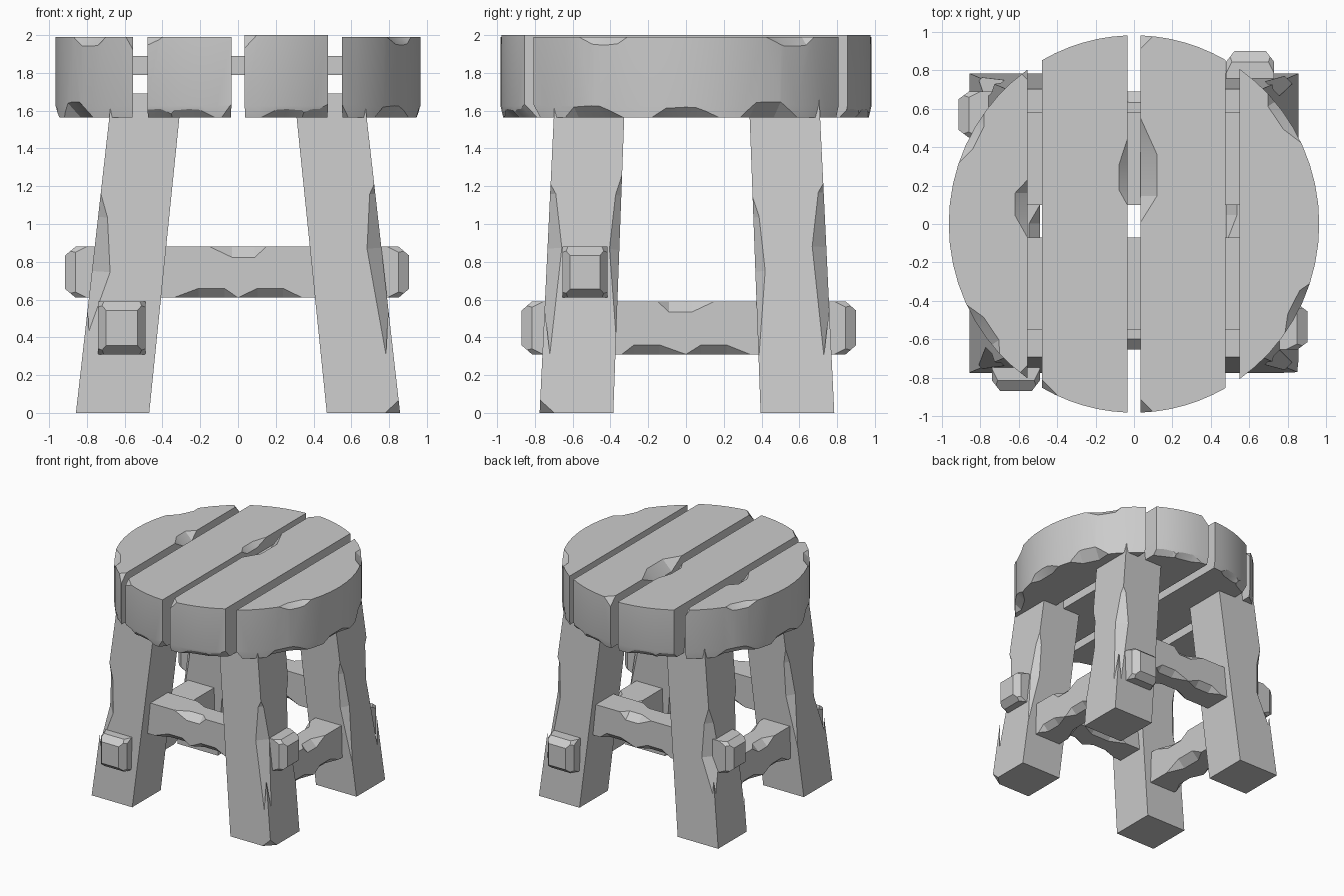
import bpy, bmesh, random
from math import sin, cos, acos, pi, radians, sqrt
from mathutils import Vector, Matrix

if "Cube" in bpy.data.objects:
    bpy.data.objects.remove(bpy.data.objects["Cube"])

random.seed(4)
RX, RY = 0.965, 0.983
Z0, Z1 = 1.565, 1.99


def make(name, rings):
    """Closed solid skinned through rings of equal point count."""
    bm = bmesh.new()
    loops = [[bm.verts.new(p) for p in r] for r in rings]
    n = len(loops[0])
    bm.faces.new(loops[0])
    bm.faces.new(loops[-1])
    for a, b in zip(loops, loops[1:]):
        for i in range(n):
            bm.faces.new((a[i], a[(i + 1) % n], b[(i + 1) % n], b[i]))
    bmesh.ops.recalc_face_normals(bm, faces=bm.faces)
    me = bpy.data.meshes.new(name)
    bm.to_mesh(me)
    bm.free()
    ob = bpy.data.objects.new(name, me)
    bpy.context.collection.objects.link(ob)
    return ob


def chip(ob, p, along, out, L, D, width=0.3):
    """Carve a shallow three-facet chip out of an edge at p."""
    p, e, d = Vector(p), Vector(along).normalized(), Vector(out).normalized()
    e = (e - d * e.dot(d)).normalized()
    w = e.cross(d) * width
    s = random.uniform(-0.25, 0.25) * L
    quad = [(-1.6 * L - s, D), (-0.4 * L + s, -D), (0.4 * L + s, -D), (1.6 * L - s, D)]
    cut = make("chip_cutter", [[p + e * u + d * v + w * k for u, v in quad] for k in (-1, 1)])
    cut.hide_render = True
    bpy.context.view_layer.objects.active = ob
    m = ob.modifiers.new("chip", 'BOOLEAN')
    m.operation, m.solver, m.object = 'DIFFERENCE', 'EXACT', cut
    bpy.ops.object.modifier_apply(modifier=m.name)
    me = cut.data
    bpy.data.objects.remove(cut)
    bpy.data.meshes.remove(me)


# seat planks: slices of an oval, lightly narrowed at the underside
def plank(name, x0, x1, top):
    a0, a1 = acos(min(1, x1 / RX)), acos(max(-1, x0 / RX))
    n = 9 if a0 < 0.01 or a1 > pi - 0.01 else 6
    up = [a0 + (a1 - a0) * i / n for i in range(n + 1)]
    angs = up + [-a for a in reversed(up) if 0.01 < a < pi - 0.01]
    cx = (x0 + x1) / 2
    ring = lambda z, k: [(cx + (RX * cos(a) - cx) * k, RY * sin(a) * k, z) for a in angs]
    return make(name, [ring(Z0, 0.985), ring(Z0 + 0.06, 1), ring(top, 1)])


def rim_chip(ob, deg, z, L, D):
    a = radians(deg)
    s = 1 if z > 1.8 else -1
    k = 1 if s > 0 else 0.988
    chip(ob, (RX * cos(a) * k, RY * sin(a) * k, z), (-RX * sin(a), RY * cos(a), 0),
         (cos(a), sin(a), s), L, D)


def corner_chip(ob, x, sx, sy, z, D):
    y = sy * RY * sqrt(1 - (x / RX) ** 2)
    s = 1 if z > 1.8 else -1
    chip(ob, (x, y, z), (sy, -sx, 0), (sx, sy, s), 0.3, D)


ol = plank("seat_plank_outer_left", -RX, -0.555, Z1)
il = plank("seat_plank_inner_left", -0.48, -0.035, Z1)
ir = plank("seat_plank_inner_right", 0.035, 0.477, 2.0)
orr = plank("seat_plank_outer_right", 0.55, RX, Z1)

for deg, z, L, D in [(0, Z0, .2, .03), (27, Z0, .18, .05), (-30, Z0, .2, .035),
                     (34, Z1, .18, .035), (-27, Z1, .17, .03)]:
    rim_chip(orr, deg, z, L, D)
    rim_chip(ol, 180 + deg, z, L, D)
for ob, angles in ((il, (105, 118, 255, 243)), (ir, (77, 63, 285, 296))):
    for a in angles:
        rim_chip(ob, a, Z0, .16, .025)
# chips along the straight plank edges
for ob, x, sx, y, top, L, D in [(ol, -.555, 1, .08, Z1, .15, .045),
                                (il, -.035, 1, .27, Z1, .17, .03),
                                (ir, .035, -1, .28, 2.0, .27, .06)]:
    chip(ob, (x, y, top), (0, 1, 0), (sx, 0, 1), L, D)
for ob, x, sx, sy, z, D in [(ol, -.555, 1, -1, Z1, .04), (ol, -.555, 1, 1, Z1, .03),
                            (il, -.48, -1, -1, Z1, .025), (il, -.035, 1, -1, Z0, .04),
                            (ir, .035, -1, -1, 2.0, .04), (ir, .035, -1, 1, 2.0, .04),
                            (ir, .477, 1, -1, Z0, .04), (orr, .55, -1, -1, Z0, .04)]:
    corner_chip(ob, x, sx, sy, z, D)

# hidden battens joining the planks
for name, y in (("front_batten", -0.31), ("back_batten", 0.34)):
    make(name, [[(x, y + a, 1.84 + b) for a, b in
                 ((-.24, -.05), (.24, -.05), (.24, .05), (-.24, .05))] for x in (-.72, .72)])


# splayed legs
def leg_edge(z, sx, sy, ox, oy):
    x = .858 - .113 * z if ox else .47 - .102 * z
    y = .78 - .048 * z if oy else .39 - .037 * z
    return Vector((sx * x, sy * y + 0.005, z))


for sx, xn in ((-1, "left"), (1, "right")):
    for sy, yn in ((-1, "front"), (1, "back")):
        E = lambda z, ox, oy: leg_edge(z, sx, sy, ox, oy)
        leg = make(f"{yn}_{xn}_leg", [[E(z, 0, 0), E(z, 1, 0), E(z, 1, 1), E(z, 0, 1)]
                                      for z in (0, 1.69)])
        chip(leg, E(.95, 1, 1), E(1.6, 1, 1) - E(0, 1, 1), (sx, sy, 0), .36, .045)
        zc = 1.0 if sy < 0 else .88
        chip(leg, E(zc, 1, 0), E(1.6, 1, 0) - E(0, 1, 0), (sx, -sy, 0), .36, .03)
        if sx > 0 and sy < 0:
            chip(leg, E(0, 1, 1), (1, 1, 0), (sx, sy, -1), .3, .045)


# stretchers: built along +x with a tapered through-tenon, then turned
def stretcher(name, centre, turn, length, w, h):
    sec = [(-w / 2, -h / 2), (w / 2, -h / 2), (w / 2, h / 2), (-w / 2, h / 2)]
    ob = make(name, [[(x, a * k, b * k) for a, b in sec] for x, k in
                     ((-.56, 1), (length - .055, 1), (length, .66))])
    for x, sy, sz, L, D in [(0, -1, 1, .15, .04), (-.17, -1, -1, .17, .035),
                            (.17, -1, -1, .17, .035), (.1, 1, 1, .2, .04),
                            (-.05, 1, -1, .22, .045)]:
        chip(ob, (x, sy * w / 2, sz * h / 2), (1, 0, 0), (0, sy, sz), L, D)
    for sy in (-1, 1):
        for sz in (-1, 1):
            chip(ob, (length - .055, sy * w / 2, sz * h / 2), (0, sz, -sy),
                 (.5, sy, sz), .2, .02)
    ob.data.transform(Matrix.Translation(centre) @ Matrix.Rotation(turn, 4, 'Z'))


stretcher("front_stretcher", (0, -.535, .745), 0, .905, .24, .27)
stretcher("back_stretcher", (0, .57, .745), pi, .915, .24, .27)
stretcher("left_stretcher", (-.615, 0, .45), -pi / 2, .87, .25, .28)
stretcher("right_stretcher", (.605, 0, .45), pi / 2, .90, .25, .28)

# soft rounding around the seat rim, crisp chips
bpy.ops.object.select_all(action='DESELECT')
for ob in (ol, il, ir, orr):
    ob.select_set(True)
bpy.context.view_layer.objects.active = ol
bpy.ops.object.shade_smooth_by_angle(angle=radians(22))
